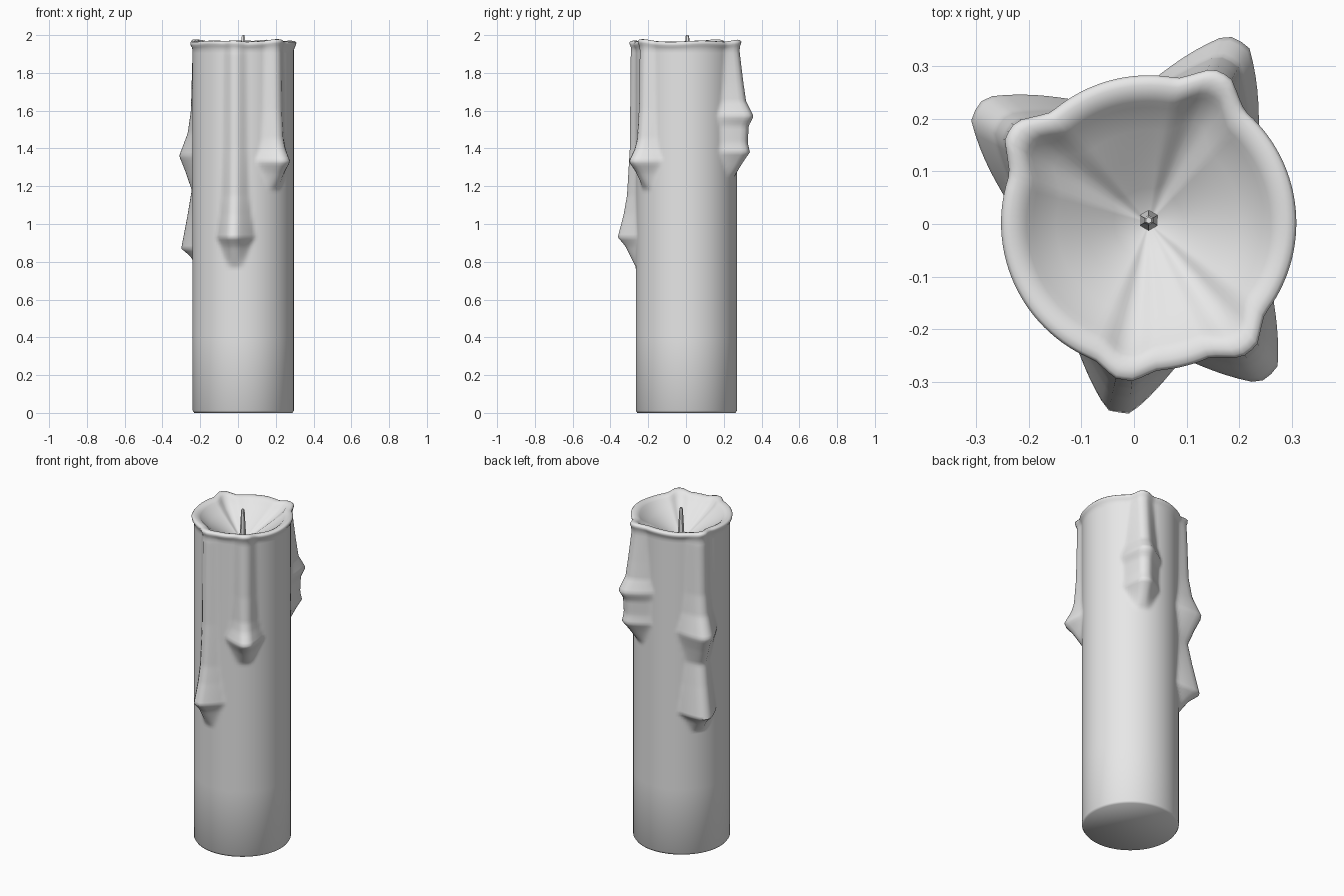
import bpy, bmesh, math
from math import radians, sin, cos, pi

cube = bpy.data.objects.get("Cube")
if cube:
    bpy.data.objects.remove(cube)

CX, CY, R, TOP = 0.028, 0.002, 0.268, 1.965
SIDES = 120

# Wax drips: angle in degrees, then (height, bulge) from the rim downwards
DRIPS = [
    (-99, [(1.97, .02), (1.9, .028), (1.4, .033), (1.15, .048), (1.05, .066),
           (.93, .097), (.88, .055), (.77, 0)]),
    (-52, [(1.97, .03), (1.6, .038), (1.45, .05), (1.4, .065),
           (1.33, .105), (1.27, .055), (1.18, 0)]),
    (146, [(1.97, .036), (1.9, .045), (1.6, .055), (1.48, .075), (1.36, .128),
           (1.28, .09), (1.18, .05), (1.05, .075), (.87, .115), (.83, .06), (.75, 0)]),
    (64, [(1.97, .036), (1.9, .042), (1.75, .062), (1.65, .078), (1.57, .122),
          (1.52, .093), (1.43, .088), (1.38, .1), (1.33, .062), (1.24, 0)]),
]


def make_material(name, rgb):
    mat = bpy.data.materials.new(name)
    mat.use_nodes = True
    mat.diffuse_color = (*rgb, 1)
    mat.node_tree.nodes["Principled BSDF"].inputs["Base Color"].default_value = (*rgb, 1)
    return mat


def bulge_at(points, z):
    if z >= points[0][0]:
        return points[0][1]
    for (z0, b0), (z1, b1) in zip(points, points[1:]):
        if z >= z1:
            return b0 + (b1 - b0) * (z0 - z) / (z0 - z1)
    return 0


def drip_offset(angle, z):
    best = 0
    for deg, points in DRIPS:
        h = bulge_at(points, z)
        d = abs((angle - radians(deg) + pi) % (2 * pi) - pi)
        flat, width = 0.06, 0.17 + 2.4 * h
        t = min(1, max(0, 1 - (d - flat) / (width - flat)))
        best = max(best, h * t ** 1.25)
    return best


def loft(name, rings, mat, sharp):
    """Skin a stack of equal rings and close both ends."""
    bm = bmesh.new()
    loops = [[bm.verts.new(p) for p in ring] for ring in rings]
    n = len(loops[0])
    for a, b in zip(loops, loops[1:]):
        for i in range(n):
            j = (i + 1) % n
            bm.faces.new((a[i], a[j], b[j], b[i]))
    bm.faces.new(loops[0][::-1])
    bm.faces.new(loops[-1])
    bmesh.ops.recalc_face_normals(bm, faces=bm.faces)
    mesh = bpy.data.meshes.new(name)
    bm.to_mesh(mesh)
    bm.free()
    mesh.materials.append(mat)
    obj = bpy.data.objects.new(name, mesh)
    bpy.context.collection.objects.link(obj)
    bpy.ops.object.select_all(action='DESELECT')
    obj.select_set(True)
    bpy.context.view_layer.objects.active = obj
    bpy.ops.object.shade_smooth_by_angle(angle=radians(sharp))
    return obj


def wax_ring(z, inset, scale=1.0, wobble=0.0):
    ring = []
    for i in range(SIDES):
        a = 2 * pi * i / SIDES
        drip = drip_offset(a, z)
        r = (R + drip + inset) * scale
        dz = wobble * (0.25 * drip + 0.003 * sin(5 * a))
        ring.append((CX + r * cos(a), CY + r * sin(a), z + dz))
    return ring


wax = make_material("pale grey wax", (0.8, 0.8, 0.8))

# Candle body: foot, dripping sides, rolled lip and melted funnel
rings = [wax_ring(0, -0.008), wax_ring(0.012, 0), wax_ring(0.4, 0), wax_ring(0.7, 0)]
steps = 80
rings += [wax_ring(0.72 + 1.2 * k / steps, 0) for k in range(steps + 1)]
lip = [(-.028, .005), (-.018, .011), (-.006, .013), (.001, .007), (.003, -.006),
       (-.001, -.022), (-.01, -.036), (-.024, -.048)]
rings += [wax_ring(TOP + dz, inset, 1, 1) for dz, inset in lip]
for scale, z in [(.8, 1.912), (.55, 1.875), (.3, 1.84), (.06, 1.81)]:
    rings.append(wax_ring(z, -0.048, scale))
loft("candle_body", rings, wax, 60)

# Tapered six-sided wick
wick = []
for z, r in [(1.8, .02), (1.86, .017), (1.95, .012), (1.99, .01), (2.0, .006)]:
    wick.append([(CX + r * cos(pi * k / 3 + pi / 6), CY + 0.005 + r * sin(pi * k / 3 + pi / 6), z)
                 for k in range(6)])
loft("wick", wick, wax, 30)
